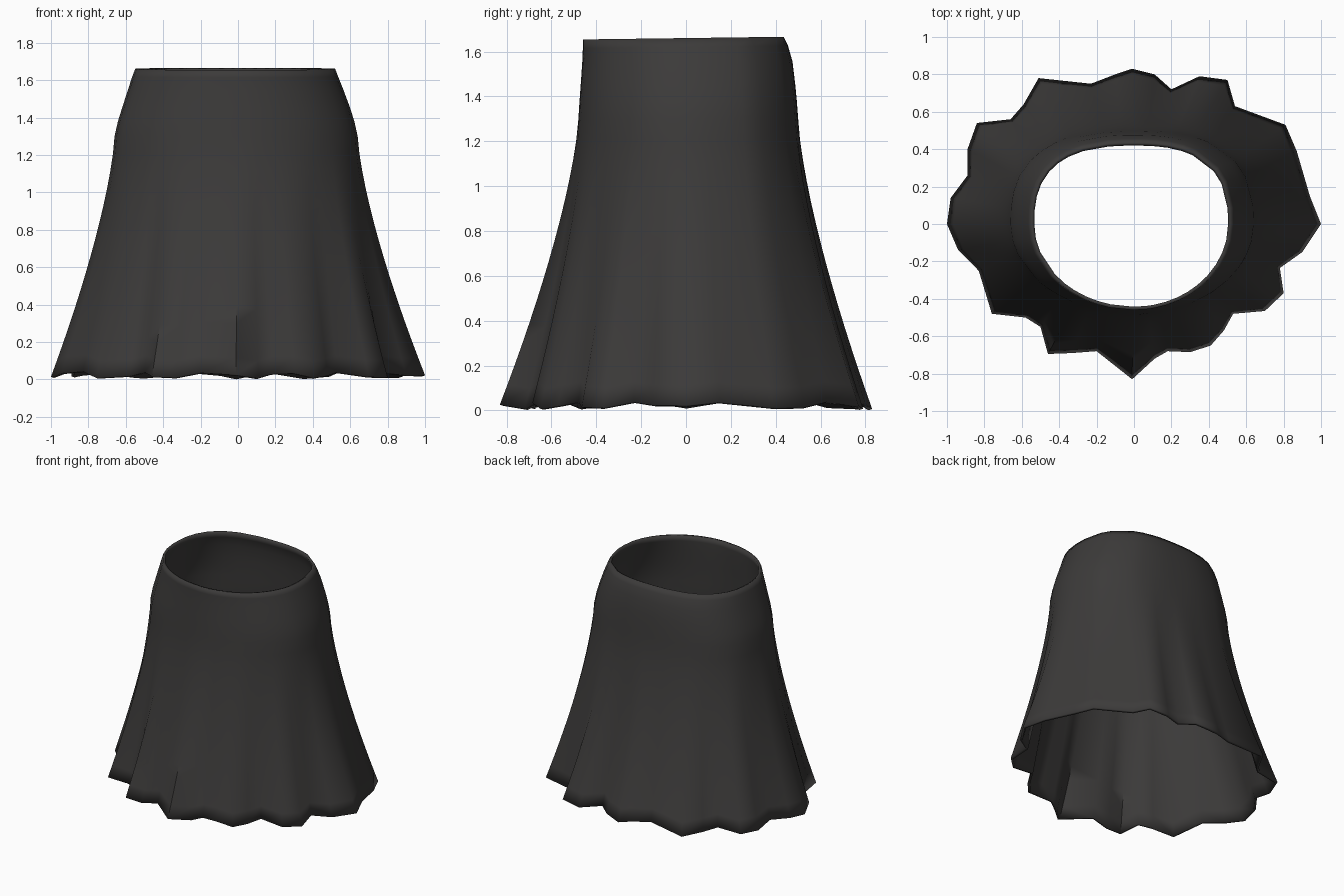
import bpy, bmesh, math

if "Cube" in bpy.data.objects:
    bpy.data.objects.remove(bpy.data.objects["Cube"])

# Pleated hem outline, counter-clockwise from the right side
HEM = [(1.0, 0.0), (.94, .15), (.87, .39), (.81, .53), (.54, .63), (.50, .77), (.35, .79),
       (.20, .72), (.11, .80), (-.01, .83), (-.10, .80), (-.23, .75), (-.51, .78),
       (-.59, .64), (-.66, .56), (-.84, .54), (-.89, .40), (-.89, .26), (-.98, .14),
       (-1.0, 0.0), (-.94, -.14), (-.83, -.25), (-.76, -.48), (-.58, -.50), (-.50, -.55),
       (-.46, -.695), (-.33, -.69), (-.20, -.68), (-.01, -.83), (.11, -.72), (.18, -.68),
       (.30, -.685), (.41, -.65), (.48, -.57), (.53, -.48), (.70, -.465), (.80, -.37),
       (.78, -.235), (.90, -.15)]

# Upper rings: z, left, right, front, back half-widths
WAIST = [(1.66, .55, .52, .46, .435), (1.62, .565, .535, .46, .455),
         (1.55, .588, .563, .463, .475), (1.45, .62, .60, .47, .487),
         (1.38, .642, .622, .475, .494), (1.30, .66, .64, .48, .50)]


def body_point(a, left, right, front, back):
    """Rounded oval with a squarer back."""
    c, s = math.cos(a), math.sin(a)
    e = 2 / 2.6 if s > 0 else 1.0
    x = (right if c > 0 else left) * math.copysign(abs(c) ** e, c)
    y = (back if s > 0 else front) * math.copysign(abs(s) ** e, s)
    return x, y


def param(x, y):
    e = 1.3 if y > 0 else 1.0
    a, b = abs(x) ** e, (abs(y) / .82) ** e
    return math.atan2(math.copysign(b, y), math.copysign(a, x))


angles = [param(x, y) for x, y in HEM]
n = len(HEM)
bm = bmesh.new()
rings = []

# Smooth waist and hips
for z, *size in WAIST:
    ring = []
    for a in angles:
        x, y = body_point(a, *size)
        ring.append(bm.verts.new((x, y, z + .006 * y / .45 * (z / 1.66) ** 4)))
    rings.append(ring)

# Flared pleats growing towards the hem
ROWS = 14
hip_z, *hip = WAIST[-1]
for r in range(1, ROWS + 1):
    t = r / ROWS
    f = t ** 1.4
    ring = []
    for i, (hx, hy) in enumerate(HEM):
        x, y = body_point(angles[i], *hip)
        hem_z = .022 + .016 * math.sin(i * 1.9) + (.008 if hx < -.8 else 0)
        ring.append(bm.verts.new((x + (hx - x) * f, y + (hy - y) * f,
                                  hip_z + (hem_z - hip_z) * t)))
    rings.append(ring)

for upper, lower in zip(rings, rings[1:]):
    for i in range(n):
        j = (i + 1) % n
        bm.faces.new((lower[i], lower[j], upper[j], upper[i]))

mesh = bpy.data.meshes.new("skirt")
bm.to_mesh(mesh)
bm.free()
skirt = bpy.data.objects.new("skirt", mesh)
bpy.context.collection.objects.link(skirt)

# Cloth thickness, inwards
solid = skirt.modifiers.new("thickness", 'SOLIDIFY')
solid.thickness = .018
solid.offset = -1

# Dark cloth
mat = bpy.data.materials.new("dark_cloth")
mat.diffuse_color = (.045, .043, .042, 1)
mat.use_nodes = True
mat.node_tree.nodes["Principled BSDF"].inputs["Base Color"].default_value = mat.diffuse_color
mesh.materials.append(mat)

bpy.context.view_layer.objects.active = skirt
skirt.select_set(True)
bpy.ops.object.shade_smooth_by_angle(angle=math.radians(60))
